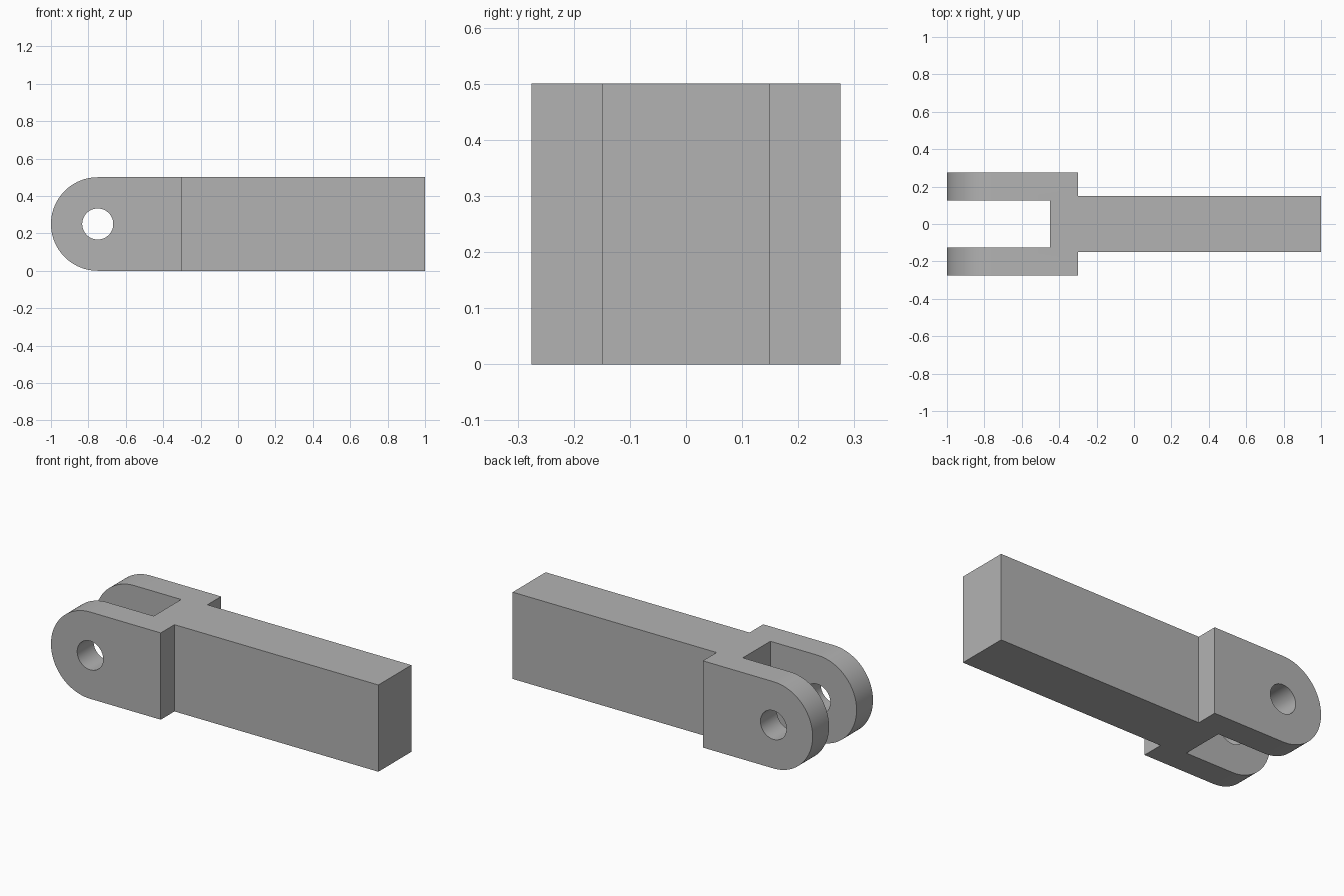
import bpy, bmesh
from math import pi, sin, cos, radians
from mathutils import Vector

default = bpy.data.objects.get("Cube")
if default:
    bpy.data.objects.remove(default, do_unlink=True)

HEIGHT = 0.5
RADIUS = HEIGHT / 2
PIVOT_X, PIVOT_Z = -0.75, RADIUS
HOLE_RADIUS = 0.083
SHANK_Y, LUG_Y, SLOT_Y = 0.15, 0.275, 0.125
STEP_X, SLOT_X = -0.30, -0.45

steel = bpy.data.materials.new("plain grey")
steel.use_nodes = True
grey = (0.45, 0.45, 0.45, 1)
steel.diffuse_color = grey
steel.node_tree.nodes["Principled BSDF"].inputs["Base Color"].default_value = grey


def prism(name, outline, sweep):
    """Extrude a closed outline of 3D points along a sweep vector."""
    bm = bmesh.new()
    face = bm.faces.new([bm.verts.new(p) for p in outline])
    moved = bmesh.ops.extrude_face_region(bm, geom=[face])["geom"]
    bmesh.ops.translate(bm, vec=Vector(sweep),
                        verts=[v for v in moved if isinstance(v, bmesh.types.BMVert)])
    bmesh.ops.recalc_face_normals(bm, faces=bm.faces)
    mesh = bpy.data.meshes.new(name)
    bm.to_mesh(mesh)
    bm.free()
    mesh.materials.append(steel)
    obj = bpy.data.objects.new(name, mesh)
    bpy.context.collection.objects.link(obj)
    return obj


def arc(radius, start, end, steps, y):
    """Points on an arc about the pivot axis."""
    angles = [start + (end - start) * i / steps for i in range(steps + 1)]
    return [(PIVOT_X + radius * cos(a), y, PIVOT_Z + radius * sin(a)) for a in angles]


def apply_boolean(target, cutter, operation):
    cutter.hide_render = True
    mod = target.modifiers.new(operation.lower(), "BOOLEAN")
    mod.operation, mod.object, mod.solver = operation, cutter, "EXACT"
    bpy.context.view_layer.objects.active = target
    bpy.ops.object.modifier_apply(modifier=mod.name)
    bpy.data.objects.remove(cutter, do_unlink=True)


# Forked plan: shank, shoulders and two lugs with a slot between them
half_plan = [(1, SHANK_Y), (STEP_X, SHANK_Y), (STEP_X, LUG_Y),
             (-1, LUG_Y), (-1, SLOT_Y), (SLOT_X, SLOT_Y)]
plan = half_plan + [(x, -y) for x, y in reversed(half_plan)]
clevis = prism("clevis_rod", [(x, y, 0) for x, y in plan], (0, 0, HEIGHT))

# Rounded lug ends: keep only what lies within the side silhouette
side = arc(RADIUS, pi / 2, 3 * pi / 2, 48, -0.5)
side = [(1.5, -0.5, 0), (1.5, -0.5, HEIGHT)] + side
apply_boolean(clevis, prism("side_silhouette", side, (0, 1, 0)), "INTERSECT")

# Pin hole through both lugs
circle = arc(HOLE_RADIUS, 0, 2 * pi, 48, -0.5)[:-1]
apply_boolean(clevis, prism("pin_hole", circle, (0, 1, 0)), "DIFFERENCE")

# Smooth curved walls, crisp edges
bpy.ops.object.select_all(action="DESELECT")
clevis.select_set(True)
bpy.context.view_layer.objects.active = clevis
bpy.ops.object.shade_smooth_by_angle(angle=radians(30))
